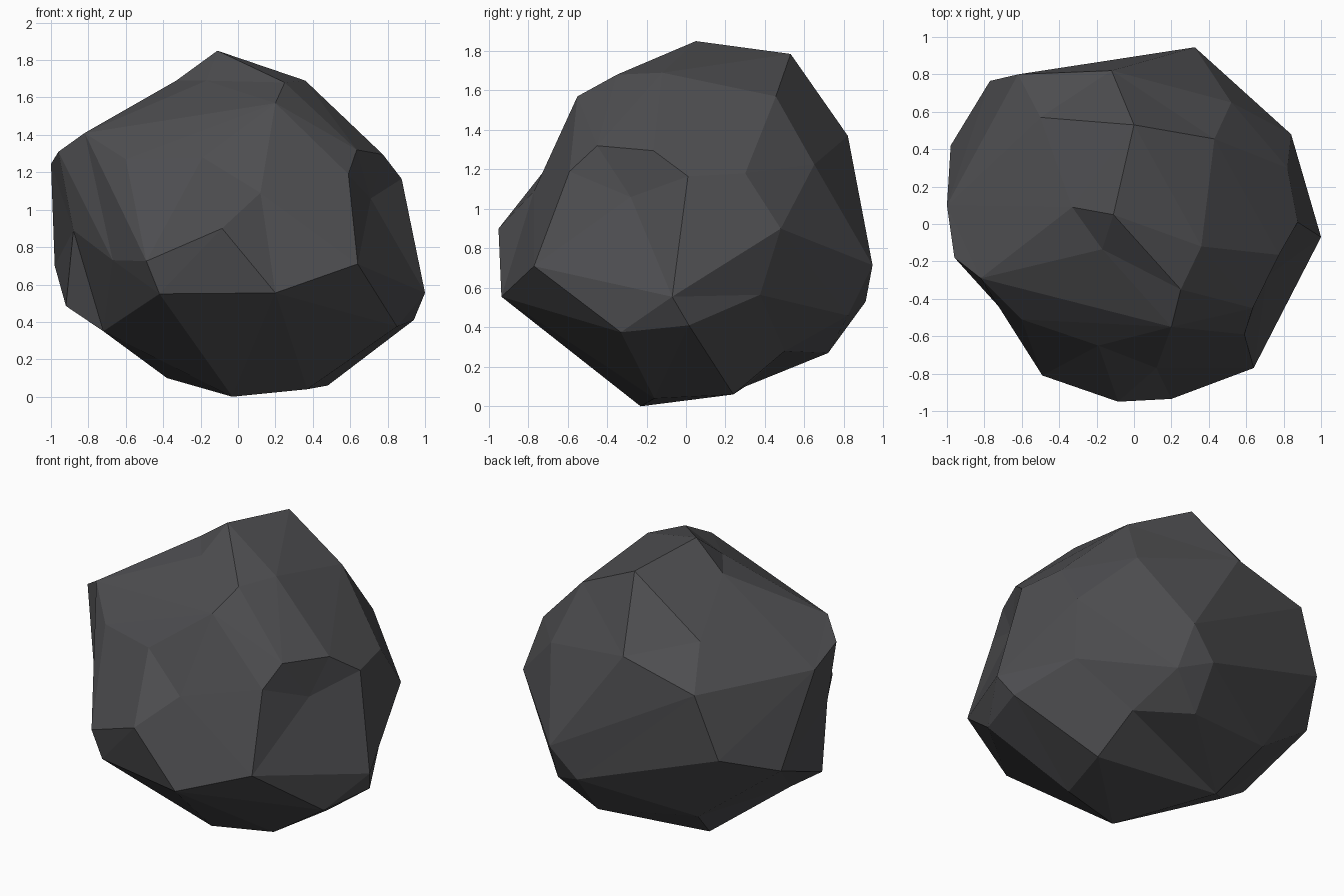
import bpy, bmesh, random
from mathutils import Vector

if "Cube" in bpy.data.objects:
    bpy.data.objects.remove(bpy.data.objects["Cube"])

random.seed(1)

# Corner points of the chipped boulder, grouped by region
corners = [
    # crown (0-8)
    (-.11, .05, 1.85), (.36, -.12, 1.69), (.20, -.55, 1.57), (-.33, .09, 1.69), (0, .53, 1.785),
    (.43, .455, 1.57), (-.17, -.135, 1.69), (-.5, .57, 1.475), (.25, -.35, 1.68),
    # left side (9-17)
    (-.82, -.29, 1.41), (-.96, -.18, 1.31), (-1, .10, 1.245), (-.60, -.51, 1.27),
    (-.67, -.50, .73), (-.88, -.2, .89), (-.98, .42, .70), (-.92, -.09, .485), (-.72, -.05, .35),
    # back (18-24)
    (.52, .65, 1.225), (-.12, .82, 1.37), (.325, .945, .715), (-.62, .8, 1.24),
    (-.77, .765, .84), (-.5, .59, .34), (.15, .91, .53),
    # right side (25-34), 32 is the lower back chip
    (.84, .48, .90), (.875, .01, 1.165), (1, -.07, .555), (.775, -.165, 1.295), (.635, -.45, 1.32),
    (.71, -.28, 1.06), (.94, .015, .41), (.13, .72, .27), (.82, .3, 1.18), (.77, .375, .565),
    # front (35-42)
    (.59, -.59, 1.19), (.64, -.77, .71), (.2, -.935, .555), (-.085, -.95, .90),
    (-.49, -.81, .725), (-.19, -.65, 1.28), (-.42, -.8, .55), (.12, -.77, 1.09),
    # underside (43-49)
    (.37, -.16, .04), (.48, .24, .06), (.85, -.33, .375), (-.03, -.23, 0),
    (-.38, .3, .1), (.43, .5, .28), (.35, .82, .46),
]
# Creases that must run between two corners
creases = [
    (9, 2), (9, 3), (3, 0), (0, 4), (4, 7), (4, 19), (3, 7), (6, 3), (8, 2), (8, 1), (2, 29),
    (28, 29), (29, 35), (35, 36), (26, 27), (26, 30), (26, 28), (33, 26), (33, 25),
    (19, 20), (19, 21), (21, 7), (21, 22), (20, 21), (20, 24), (24, 23), (24, 22), (22, 23),
    (15, 22), (15, 23), (20, 49), (49, 48), (24, 49), (48, 44), (48, 47), (44, 31),
    (36, 45), (45, 31), (45, 43), (45, 27), (27, 31),
    (38, 39), (38, 37), (39, 41), (38, 41), (41, 37), (41, 46), (41, 17), (36, 37),
    (38, 40), (9, 39), (39, 12), (12, 40), (14, 16), (14, 17), (15, 17),
]
centre = Vector((0, 0, .88))
rays = [Vector(c) - centre for c in corners]
radius = [r.length ** .3 for r in rays]


def skin():
    """Hull of the corners pulled towards a sphere."""
    bm = bmesh.new()
    vs = [bm.verts.new(r.normalized() * k) for r, k in zip(rays, radius)]
    bmesh.ops.convex_hull(bm, input=vs, use_existing_faces=False)
    lost = [i for i, v in enumerate(vs) if not (v.is_valid and v.link_faces)]
    return bm, vs, lost


# Lift dented corners just enough to join the skin
for _ in range(60):
    bm, vs, lost = skin()
    if not lost:
        break
    bm.free()
    for i in lost:
        radius[i] *= 1.015
ray_of = {v: r.normalized() for v, r in zip(vs, rays) if v.is_valid}


def crosses(a, b, c, d):
    a, b, c, d = (ray_of[v] for v in (a, b, c, d))
    n, m = a.cross(b), c.cross(d)
    return (n.dot(c) * n.dot(d) < -1e-9 and m.dot(a) * m.dot(b) < -1e-9
            and (a + b).dot(c + d) > 0)


def tips(e):
    return [v for f in e.link_faces for v in f.verts if v not in e.verts]


# Turn edges until every crease exists
for i, j in creases:
    a, b = vs[i], vs[j]
    for _ in range(40):
        hit = [e for e in bm.edges if not {a, b} & set(e.verts) and crosses(a, b, *e.verts)]
        if not hit:
            break
        ok = [e for e in hit if len(tips(e)) == 2 and crosses(*tips(e), *e.verts)]
        if not ok:
            break
        bmesh.utils.edge_rotate(random.choice(ok))

# Move corners to their true places
for v, c in zip(vs, corners):
    if v.is_valid:
        v.co = c
bmesh.ops.delete(bm, geom=[v for v in bm.verts if not v.link_faces], context='VERTS')
bmesh.ops.recalc_face_normals(bm, faces=bm.faces[:])
mesh = bpy.data.meshes.new("boulder")
bm.to_mesh(mesh)
bm.free()

# Stone colour
stone = bpy.data.materials.new("dark grey stone")
stone.diffuse_color = (.075, .075, .08, 1)
stone.use_nodes = True
stone.node_tree.nodes["Principled BSDF"].inputs["Base Color"].default_value = stone.diffuse_color
mesh.materials.append(stone)
boulder = bpy.data.objects.new("boulder", mesh)
bpy.context.collection.objects.link(boulder)
